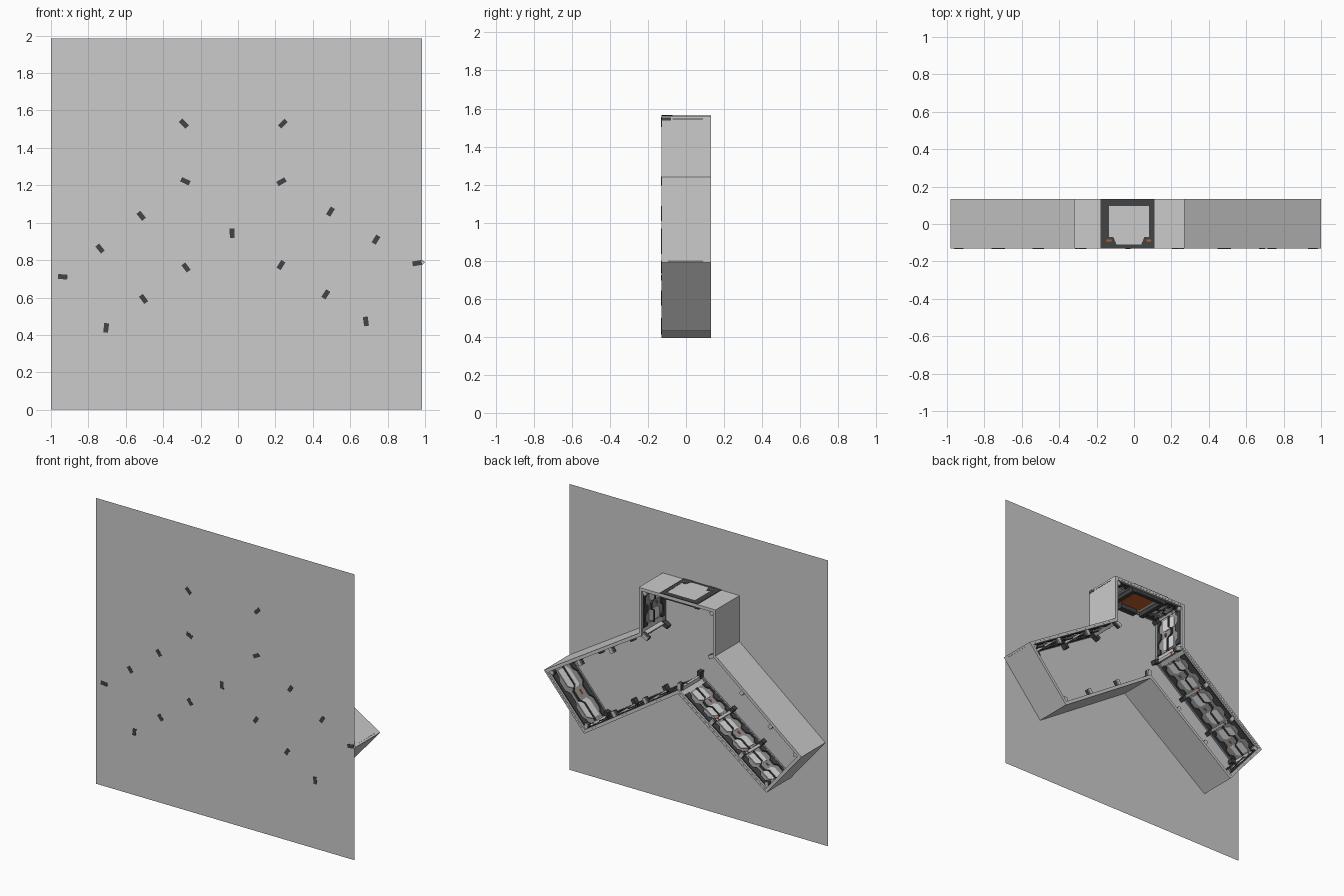
import bpy, bmesh
from mathutils import Vector

if "Cube" in bpy.data.objects:
    bpy.data.objects.remove(bpy.data.objects["Cube"])

# ---- materials
def mat(name, c):
    m = bpy.data.materials.new(name)
    m.diffuse_color = (*c, 1)
    m.use_nodes = True
    m.node_tree.nodes["Principled BSDF"].inputs["Base Color"].default_value = m.diffuse_color
    return m
LIGHT = mat("light grey", (0.60, 0.60, 0.60))
WHITE = mat("off white", (0.74, 0.74, 0.74))
MID = mat("mid grey", (0.30, 0.30, 0.30))
DARK = mat("dark grey", (0.055, 0.056, 0.06))
ORANGE = mat("orange", (0.55, 0.12, 0.025))

BACK, FRONT = 0.1325, -0.130
parts = {}                      # object name -> (bmesh, material)

def prism(name, m, bottom, top):
    """Closed prism between two matching 3D loops, added to the named part."""
    bm = parts.setdefault(name, (bmesh.new(), m))[0]
    a = [bm.verts.new(p) for p in bottom]
    b = [bm.verts.new(p) for p in top]
    bm.faces.new(a)
    bm.faces.new(b[::-1])
    for i in range(len(a)):
        j = (i + 1) % len(a)
        bm.faces.new((a[i], b[i], b[j], a[j]))

# ---- corridor outline in x, z (clockwise from the upper left)
P = [Vector(p) for p in ((-.32, 1.56), (.27, 1.56), (.27, 1.24), (1.0, .79), (.69, .43),
                         (-.03, .90), (-.71, .395), (-.98, .715), (-.32, 1.24))]
N = len(P)

def inward(i):
    d = (P[(i + 1) % N] - P[i % N]).normalized()
    return Vector((d.y, -d.x))

def inset(i, t):
    """Mitred corner point moved inward by t."""
    n0, n1 = inward(i - 1), inward(i)
    return P[i % N] + (n0 + n1) * (t / (1 + n0.dot(n1)))

def ring(name, m, t0, t1, y0, y1):
    for i in range(N):
        quad = [inset(i, t0), inset(i + 1, t0), inset(i + 1, t1), inset(i, t1)]
        prism(name, m, [(p.x, y0, p.y) for p in quad], [(p.x, y1, p.y) for p in quad])

class Frame:
    """Local wall frame: s along the wall, y depth, n inward."""
    def __init__(self, origin, n):
        self.o, self.n, self.d = origin, n, Vector((-n.y, n.x))
    def at(self, s, y, n):
        p = self.o + self.d * s + self.n * n
        return (p.x, y, p.y)
    def plate(self, name, m, pts, n0, n1):
        prism(name, m, [self.at(s, y, n0) for s, y in pts], [self.at(s, y, n1) for s, y in pts])
    def box(self, name, m, s0, s1, y0, y1, n0, n1):
        self.plate(name, m, [(s0, y0), (s1, y0), (s1, y1), (s0, y1)], n0, n1)

# ---- clamp pair on a wall rib or a corner
def clamp(f, n0, n1):
    w = 0.013
    f.box("front_clamps", DARK, -w, w, -.1325, -.095, n0, n1)
    f.box("back_clamps", DARK, -w, w, .09, .117, n0, n1)
    f.box("back_clamp_caps", LIGHT, -w, w, .117, .123, n0, n1)
    f.box("wall_ribs", LIGHT, -.009, .009, -.095, .09, .01, n0 + .018)
    f.box("rib_lights", ORANGE, -.01, .01, .03, .042, n0 + .016, n0 + .02)

# ---- wavy decorated lining of one wall segment
def lining(f, s0, s1):
    L = s1 - s0
    S = lambda u: s0 + u * L
    f.box("inner_panels", MID, s0, s1, -.115, .11, .011, .015)
    wave = [(0, .045), (.12, .045), (.2, .022), (.36, .022), (.44, .05),
            (.6, .05), (.68, .025), (.85, .025), (.92, .045), (1, .045)]
    for side, edge in ((1, -.13), (-1, .112)):
        pts = [(S(u), edge + side * h) for u, h in wave]
        f.plate("wavy_trim", DARK, pts + [(s1, edge), (s0, edge)], .014, .024)
    # pale shaped plates between the trims
    for u0, u1, ya, yb in ((.04, .40, -.06, .045), (.62, .95, -.065, .05)):
        c = .07
        f.plate("shaped_plates", WHITE if u0 < .5 else LIGHT,
                [(S(u0), ya + .02), (S(u0 + c), ya), (S(u1), ya), (S(u1), yb - .04),
                 (S(u1 - c), yb), (S(u0), yb)], .014, .02)
    # cable run and little lamps
    ys = [-.02, -.02, .02, .02, -.01, -.01]
    us = [0, .36, .44, .6, .68, 1]
    line = list(zip(us, ys))
    f.plate("cable_runs", DARK, [(S(u), y) for u, y in line] +
            [(S(u), y + .011) for u, y in reversed(line)], .015, .026)
    f.box("wall_lamps", ORANGE, S(.46), S(.54), -.045, -.035, .014, .021)

# ---- shell: thin wall, thicker rim at the back, dark skirting at the front
ring("outer_wall", LIGHT, 0, .012, FRONT, BACK)
ring("back_rim", LIGHT, .011, .022, .118, .1315)
ring("skirting", MID, .011, .026, FRONT, -.118)

for i in range(N):
    n = inward(i)
    length = (P[(i + 1) % N] - P[i]).length
    f = Frame(P[i], n)
    clamp(Frame(P[i], (inward(i - 1) + n).normalized()), .018, .068)
    if i == 0:                               # door wall: lining beside the door only
        lining(f, .035, .13)
        lining(f, .45, .555)
        continue
    count = 3 if length > .6 else 1
    step = length / count
    for k in range(count):
        a = .035 if k == 0 else .014
        b = .035 if k == count - 1 else .014
        lining(f, k * step + a, (k + 1) * step - b)
        if k:
            clamp(Frame(P[i] + f.d * k * step, n), .012, .06)

# ---- door in the top wall
d = Frame(P[0], inward(0))
d.plate("door_frame_outside", DARK, [(.14, FRONT), (.185, FRONT), (.185, .095), (.40, .095),
        (.40, FRONT), (.43, FRONT), (.43, BACK), (.14, BACK)], -.004, .002)
d.box("door_leaf", LIGHT, .185, .40, -.11, .095, -.003, .002)
d.box("door_sill", DARK, .21, .375, FRONT, -.11, -.003, .002)
for s, k in ((.185, 1), (.40, -1)):
    d.plate("door_brackets", DARK, [(s, -.13), (s + .05 * k, -.13), (s + .025 * k, -.07), (s, -.07)],
            -.005, .002)
    d.box("door_lights", ORANGE, min(s - .012 * k, s + .014 * k), max(s - .012 * k, s + .014 * k),
          -.094, -.084, -.006, 0)
d.box("door_inside_back", MID, .14, .43, -.118, .112, .011, .016)
for s in (.145, .395):
    d.box("door_posts", DARK, s, s + .03, -.118, .112, .015, .045)
d.box("door_lintel", DARK, .175, .395, .085, .112, .015, .04)
d.box("door_inside_frame", WHITE, .185, .385, -.10, .08, .015, .02)
d.box("door_inside_panel", ORANGE, .205, .365, -.085, .065, .019, .024)
d.box("door_step", DARK, .22, .35, -.13, -.09, .02, .05)

# ---- slots at the top of the right-hand upper wall
r = Frame(P[1], inward(1))
r.box("side_slots", DARK, .006, .022, -.13, -.08, -.001, .002)
r.box("side_slots", DARK, .012, .017, -.07, .09, -.001, .002)

# ---- turn the collected parts into objects
for name, (bm, m) in parts.items():
    bmesh.ops.recalc_face_normals(bm, faces=bm.faces)
    me = bpy.data.meshes.new(name)
    bm.to_mesh(me)
    bm.free()
    me.materials.append(m)
    bpy.context.collection.objects.link(bpy.data.objects.new(name, me))

# ---- large flat backing sheet at the front
me = bpy.data.meshes.new("backing_sheet")
y = -.131
me.from_pydata([(-1, y, 0), (.985, y, 0), (.985, y, 1.985), (-1, y, 1.985)], [], [(0, 1, 2, 3)])
me.materials.append(LIGHT)
bpy.context.collection.objects.link(bpy.data.objects.new("backing_sheet", me))
